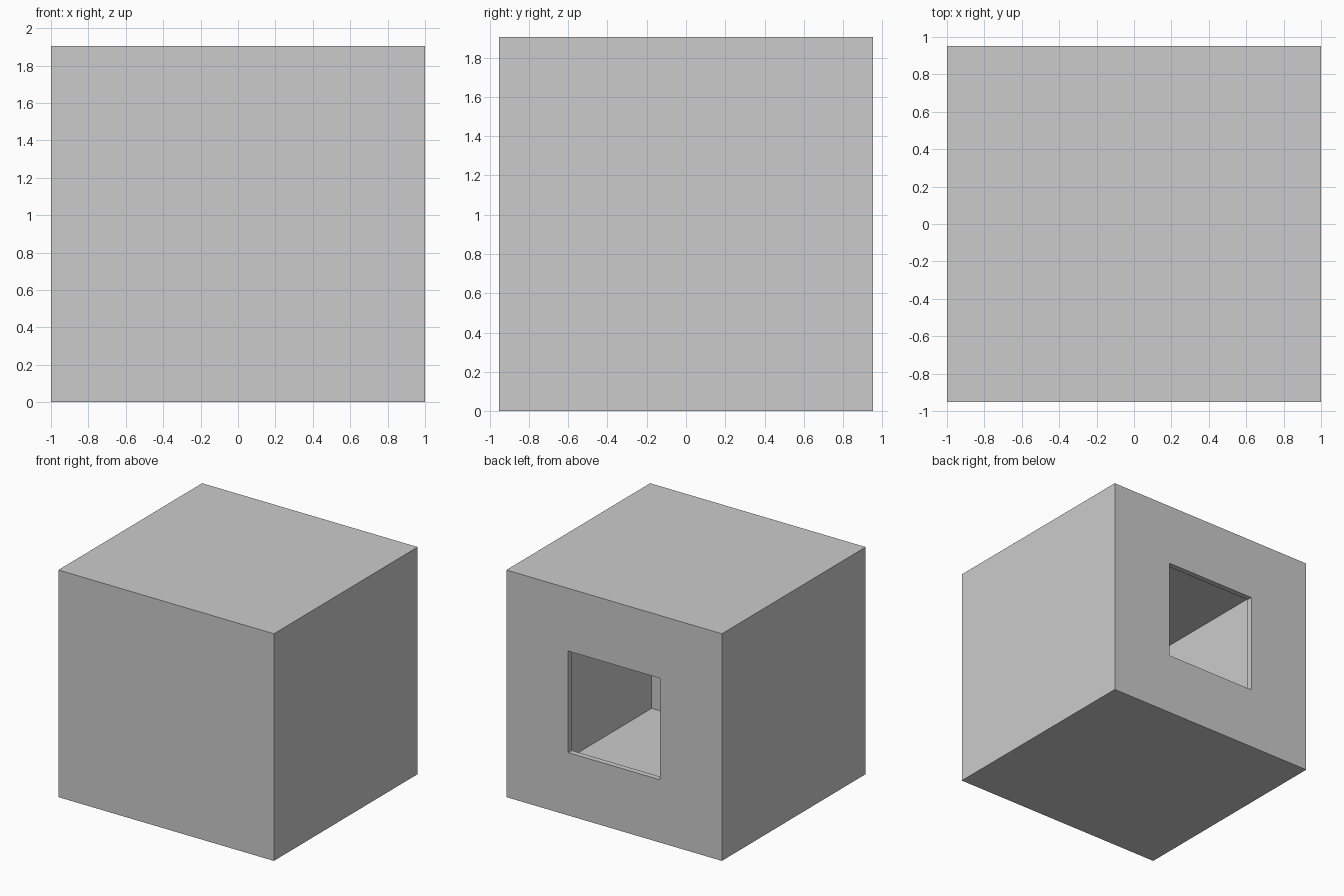
import bpy, bmesh
from mathutils import Vector

if "Cube" in bpy.data.objects:
    bpy.data.objects.remove(bpy.data.objects["Cube"])

X, Y, H, T = 1.0, 0.9525, 1.905, 0.0476   # half width, half depth, height, wall thickness
W = 0.426                                 # half size of the window


def finish(name, bm):
    bmesh.ops.recalc_face_normals(bm, faces=bm.faces[:])
    me = bpy.data.meshes.new(name)
    bm.to_mesh(me)
    bm.free()
    ob = bpy.data.objects.new(name, me)
    bpy.context.collection.objects.link(ob)
    return ob


def panel(name, lo, hi):
    lo, hi = Vector(lo), Vector(hi)
    bm = bmesh.new()
    bmesh.ops.create_cube(bm, size=1)
    bmesh.ops.scale(bm, vec=hi - lo, verts=bm.verts)
    bmesh.ops.translate(bm, vec=(lo + hi) / 2, verts=bm.verts)
    return finish(name, bm)


# Side walls run the full height and depth
for side, name in ((-1, "left_wall"), (1, "right_wall")):
    a, b = sorted((side * X, side * (X - T)))
    panel(name, (a, -Y, 0), (b, Y, H))

# Floor and roof sit between the side walls
panel("floor", (-X + T, -Y, 0), (X - T, Y, T))
panel("roof", (-X + T, -Y, H - T), (X - T, Y, H))

# Closed front wall
panel("front_wall", (-X + T, -Y, T), (X - T, -Y + T, H - T))

# Back wall with a square window: a ring of faces extruded through the thickness
bm = bmesh.new()
corners = ((-1, -1), (1, -1), (1, 1), (-1, 1))
outer = [bm.verts.new((sx * (X - T), Y, H / 2 + sz * (H / 2 - T))) for sx, sz in corners]
inner = [bm.verts.new((sx * W, Y, H / 2 + sz * W)) for sx, sz in corners]
ring = [bm.faces.new((outer[i], outer[(i + 1) % 4], inner[(i + 1) % 4], inner[i]))
        for i in range(4)]
ext = bmesh.ops.extrude_face_region(bm, geom=ring, use_keep_orig=True)
moved = [g for g in ext["geom"] if isinstance(g, bmesh.types.BMVert)]
bmesh.ops.translate(bm, vec=(0, -T, 0), verts=moved)
finish("window_wall", bm)
